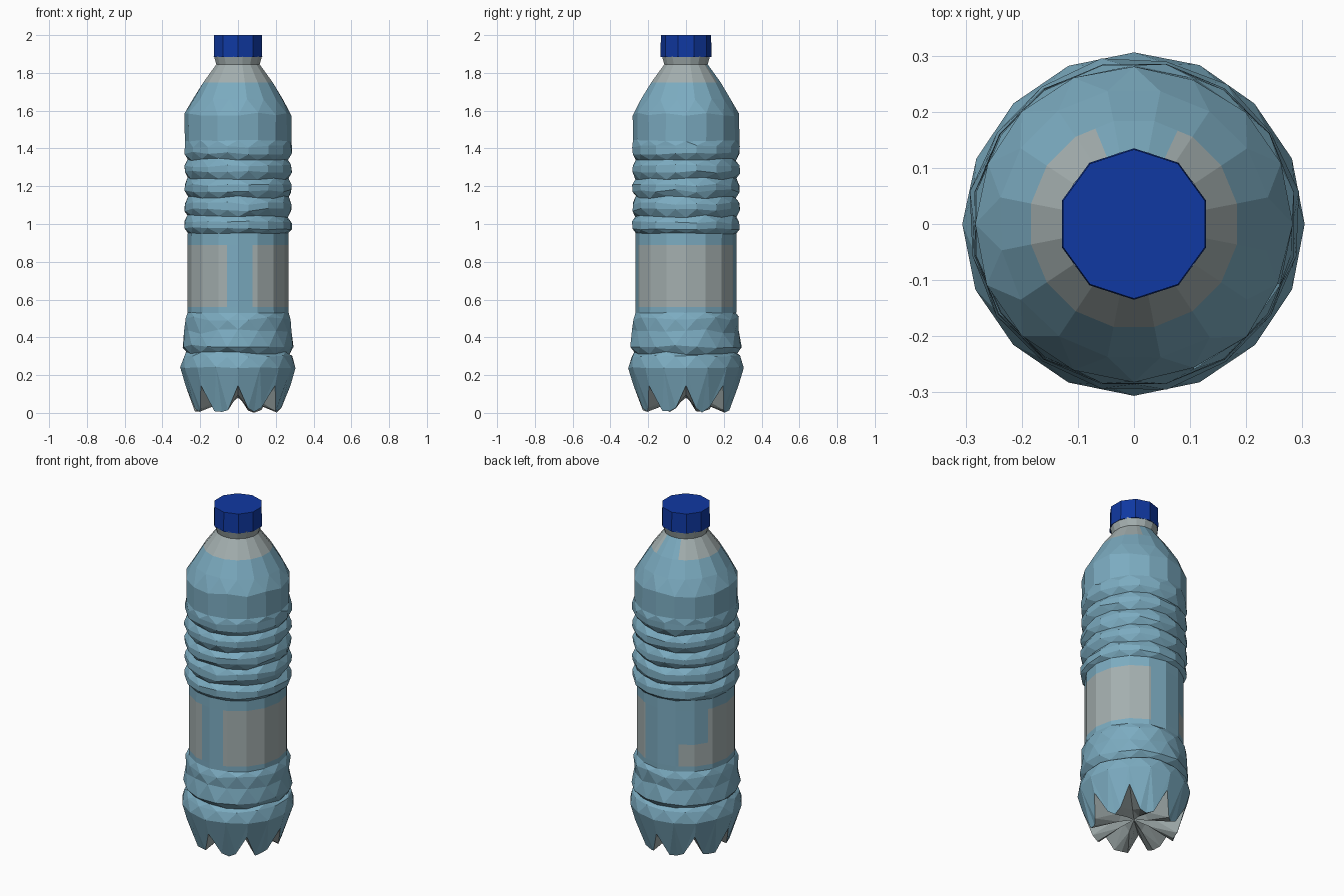
import bpy, bmesh, math, random
from mathutils import Vector

if "Cube" in bpy.data.objects:
    bpy.data.objects.remove(bpy.data.objects["Cube"])
random.seed(4)

def mat(name, c):
    m = bpy.data.materials.new(name)
    m.diffuse_color = (*c, 1)
    m.use_nodes = True
    m.node_tree.nodes["Principled BSDF"].inputs["Base Color"].default_value = m.diffuse_color
    return m

blue = mat("bottle blue", (0.20, 0.41, 0.53))
grey = mat("clear grey", (0.37, 0.43, 0.43))
navy = mat("cap blue", (0.005, 0.04, 0.36))

def pol(r, deg, z):
    a = math.radians(deg)
    return Vector((r * math.cos(a), r * math.sin(a), z))

def finish(bm, name, mats):
    bmesh.ops.recalc_face_normals(bm, faces=bm.faces[:])
    me = bpy.data.meshes.new(name)
    bm.to_mesh(me)
    bm.free()
    ob = bpy.data.objects.new(name, me)
    bpy.context.collection.objects.link(ob)
    for m in mats:
        me.materials.append(m)
    return ob

N, STEP = 16, 22.5
# body profile: height, radius, half-step twist to the ring below, jitter
rows = [(.24, .305, 0, .004), (.30, .29, 1, .006), (.317, .273, 1, .008),
        (.35, .297, 1, .01), (.43, .281, 1, .014), (.50, .281, 1, .01),
        (.53, .267, 1, .003), (.56, .267, 0, 0), (.69, .267, 0, 0),
        (.89, .267, 0, 0), (.95, .267, 0, .003)]
# wavy ribs
for k in range(5):
    z = .975 + k * .1
    rows += [(z, .288, 1, .008), (z + .033, .288, 0, .008)]
    if k < 4:
        rows.append((z + .066, .266, 1, .008))
# shoulder and neck
rows += [(1.44, .281, 1, .005), (1.58, .281, 0, .01), (1.66, .242, 1, .004),
         (1.75, .187, 0, 0), (1.845, .117, 0, 0), (1.89, .13, 0, 0)]

bm = bmesh.new()
rings, off = [], 0
for z, r, tw, j in rows:
    off += tw * STEP / 2
    rings.append([bm.verts.new(pol(r + random.uniform(-j, j) * .4, i * STEP + off,
                                   z + random.uniform(-j, j))) for i in range(N)])
for (lo, up, row) in zip(rings, rings[1:], rows[1:]):
    for i in range(N):
        k = (i + 1) % N
        if row[2]:
            bm.faces.new((lo[i], lo[k], up[i]))
            bm.faces.new((up[i], lo[k], up[k]))
        else:
            bm.faces.new((lo[i], lo[k], up[k], up[i]))
bm.faces.new(rings[-1])

# cut the clear patches at their side edges
def cut(z0, z1, angles):
    for a in angles:
        fs = [f for f in bm.faces if z0 < f.calc_center_median().z < z1]
        geom = set(fs)
        for f in fs:
            geom.update(f.edges)
            geom.update(f.verts)
        bmesh.ops.bisect_plane(bm, geom=list(geom), plane_co=(0, 0, 0),
                               plane_no=pol(1, a + 90, 0), dist=1e-5)
cut(.57, .88, (70, 116, 152, 257, 287))
cut(1.76, 1.84, (65, 112))

for f in bm.faces:
    c = f.calc_center_median()
    a = math.degrees(math.atan2(c.y, c.x)) % 360
    if .57 < c.z < .88:
        gap = 70 < a < 116 or 257 < a < 287 or (c.z > .69 and 116 < a < 152)
        f.material_index = 0 if gap else 1
    elif c.z > 1.76:
        f.material_index = 0 if (c.z < 1.84 and 65 < a < 112) else 1

# footed base with eight grooves
U = rings[0]
def ring8(r, a, z, j=0):
    return [bm.verts.new(pol(r, a + 45 * i, z + random.uniform(0, j))) for i in range(8)]
notch, A, B = ring8(.278, 0, .145), ring8(.235, 13, .008, .025), ring8(.235, 32, .008, .025)
M = ring8(.222, 22.5, 0, .015)
G, F = ring8(.085, 0, .095), ring8(.085, 22.5, .055)
C = bm.verts.new((0, 0, .08))
for i in range(8):
    k = (i + 1) % 8
    u0, u1, u2 = U[2 * i], U[2 * i + 1], U[(2 * i + 2) % N]
    for t in ((u0, notch[i], A[i]), (u0, A[i], u1), (u1, A[i], M[i]), (u1, M[i], B[i]),
              (u1, B[i], u2), (B[i], notch[k], u2)):
        bm.faces.new(t)
    for t in ((notch[i], G[i], A[i]), (A[i], G[i], F[i]), (A[i], F[i], M[i]), (M[i], F[i], B[i]),
              (B[i], F[i], G[k]), (B[i], G[k], notch[k]), (C, G[i], F[i]), (C, F[i], G[k])):
        bm.faces.new(t).material_index = 1
finish(bm, "bottle", (blue, grey))

# screw cap
bm = bmesh.new()
bmesh.ops.create_cone(bm, cap_ends=True, segments=10, radius1=.135, radius2=.133, depth=.115)
for v in bm.verts:
    v.co.z += 1.9425
finish(bm, "cap", (navy,))
